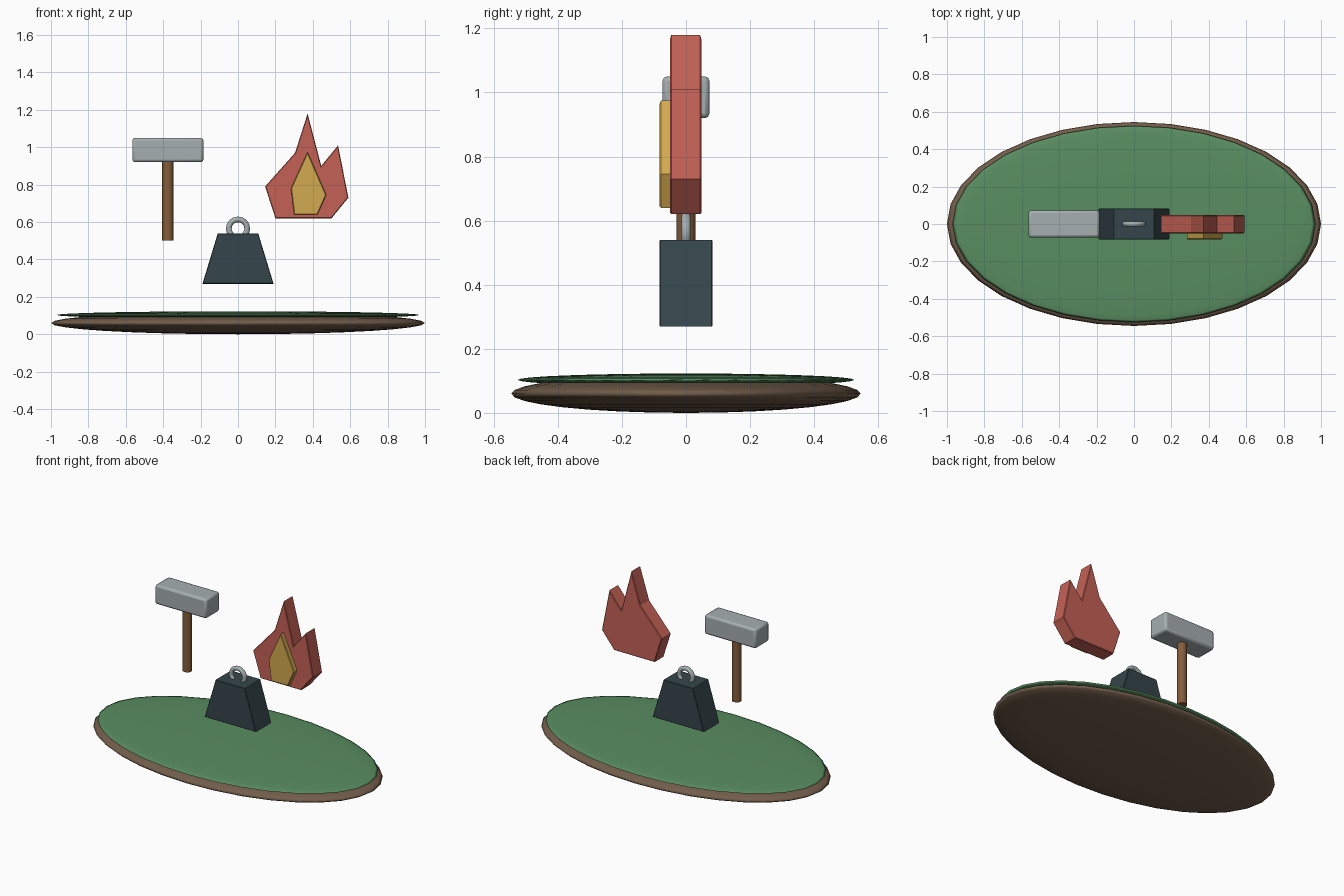
import bpy, bmesh, math

if "Cube" in bpy.data.objects:
    bpy.data.objects.remove(bpy.data.objects["Cube"])


def material(name, rgb):
    m = bpy.data.materials.new(name)
    m.diffuse_color = (*rgb, 1)
    m.use_nodes = True
    m.node_tree.nodes["Principled BSDF"].inputs["Base Color"].default_value = m.diffuse_color
    return m


GREEN = material("grass", (0.10, 0.27, 0.12))
BROWN = material("earth", (0.17, 0.11, 0.07))
WOOD = material("wood", (0.23, 0.11, 0.045))
STEEL = material("steel", (0.38, 0.43, 0.44))
IRON = material("iron", (0.035, 0.06, 0.07))
RED = material("flame_red", (0.55, 0.12, 0.09))
YELLOW = material("flame_yellow", (0.65, 0.40, 0.08))


def finish(name, mat, smooth=False):
    o = bpy.context.object
    o.name = name
    o.data.materials.append(mat)
    bpy.ops.object.transform_apply(location=False, rotation=True, scale=True)
    if smooth:
        bpy.ops.object.shade_smooth_by_angle(angle=math.radians(40))
    return o


def disc(name, size, z, mat):
    bpy.ops.mesh.primitive_uv_sphere_add(segments=32, ring_count=16, radius=1, location=(0, 0, z))
    bpy.context.object.scale = size
    finish(name, mat)
    bpy.ops.object.shade_smooth()


def slab(name, outline, y0, y1, mat, bevel):
    """Extrude an (x, z) outline along y and soften its front and back rims."""
    bm = bmesh.new()
    face = bm.faces.new([bm.verts.new((x, y0, z)) for x, z in outline])
    moved = bmesh.ops.extrude_face_region(bm, geom=[face])["geom"]
    bmesh.ops.translate(bm, vec=(0, y1 - y0, 0),
                        verts=[g for g in moved if isinstance(g, bmesh.types.BMVert)])
    bmesh.ops.recalc_face_normals(bm, faces=bm.faces)
    rims = [e for e in bm.edges if abs(e.verts[0].co.y - e.verts[1].co.y) < 1e-5]
    bmesh.ops.bevel(bm, geom=rims, offset=bevel, segments=1, profile=0.5, affect='EDGES')
    me = bpy.data.meshes.new(name)
    bm.to_mesh(me)
    bm.free()
    o = bpy.data.objects.new(name, me)
    me.materials.append(mat)
    bpy.context.collection.objects.link(o)


# Oval ground: earth with a thin grass layer on top
disc("ground_earth", (1.0, 0.545, 0.06), 0.06, BROWN)
disc("ground_grass", (0.97, 0.525, 0.02), 0.103, GREEN)

# Iron weight with ring
slab("weight_body", [(-0.19, 0.27), (0.19, 0.27), (0.108, 0.54), (-0.108, 0.54)],
     -0.083, 0.083, IRON, 0.003)
bpy.ops.mesh.primitive_torus_add(major_segments=24, minor_segments=10, major_radius=0.049,
                                 minor_radius=0.015, location=(0, 0, 0.565),
                                 rotation=(math.pi / 2, 0, 0))
finish("weight_ring", STEEL, True)

# Hammer
bpy.ops.mesh.primitive_cylinder_add(vertices=12, radius=0.03, depth=0.46, location=(-0.375, 0, 0.73))
finish("hammer_handle", WOOD, True)
bpy.ops.mesh.primitive_cube_add(size=1, location=(-0.375, 0, 0.985))
bpy.context.object.scale = (0.38, 0.146, 0.13)
head = finish("hammer_head", STEEL)
mod = head.modifiers.new("bevel", 'BEVEL')
mod.width, mod.segments = 0.014, 2
bpy.ops.object.shade_smooth_by_angle(angle=math.radians(50))

# Flame with a bright core on the front
slab("flame_outer", [(0.20, 0.62), (0.50, 0.62), (0.59, 0.73), (0.535, 1.01), (0.445, 0.90),
                     (0.372, 1.18), (0.305, 0.97), (0.145, 0.79)], -0.05, 0.048, RED, 0.004)
slab("flame_core", [(0.30, 0.64), (0.425, 0.64), (0.472, 0.745), (0.372, 0.975), (0.283, 0.78)],
     -0.082, -0.046, YELLOW, 0.004)
